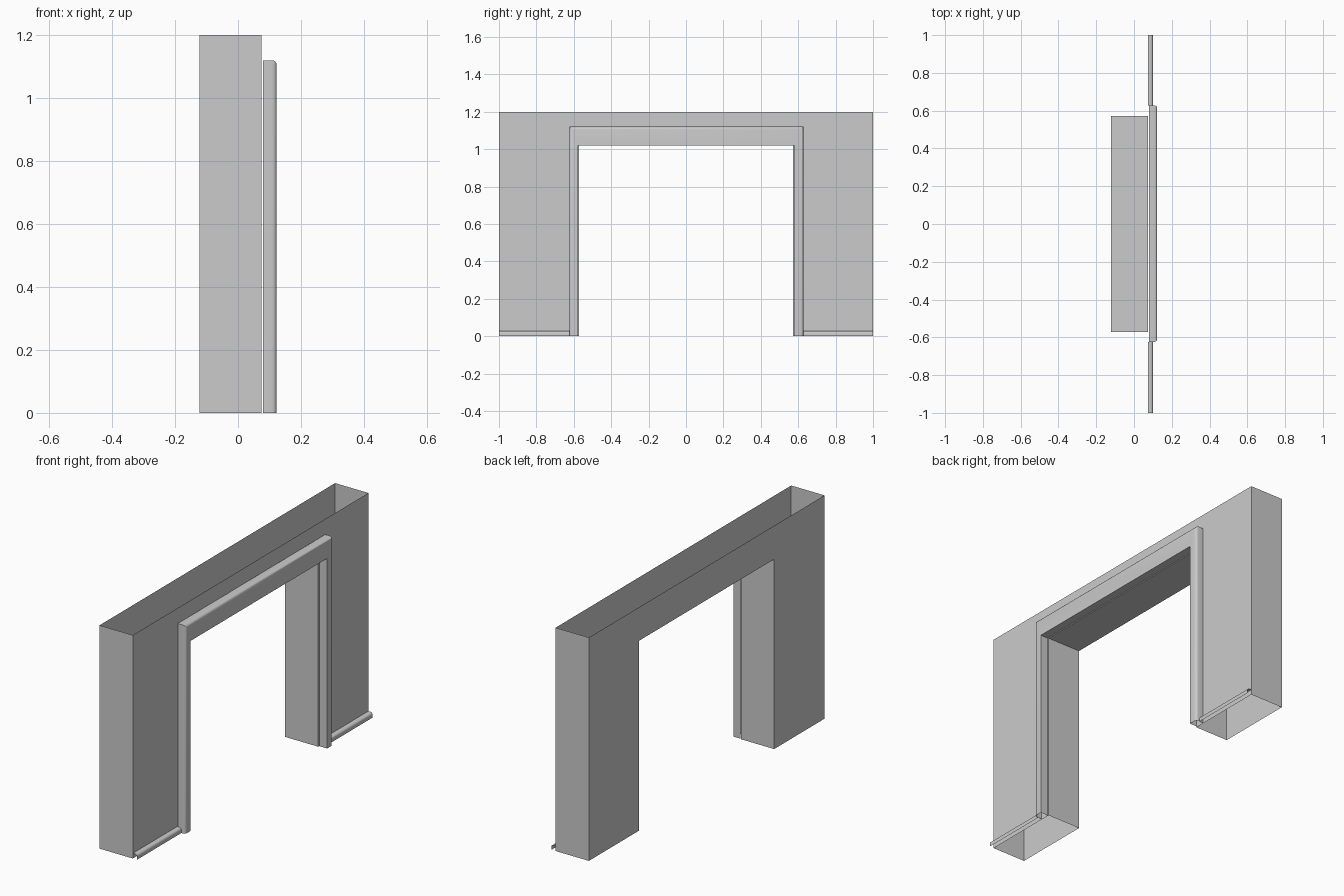
import bpy
from math import sin, cos, pi

if "Cube" in bpy.data.objects:
    bpy.data.objects.remove(bpy.data.objects["Cube"])

BACK, FRONT = -0.123, 0.075      # wall faces
OPEN_Y, OPEN_Z, TOP = 0.573, 1.02, 1.2


def make(name, verts, faces, smooth=False):
    mesh = bpy.data.meshes.new(name)
    mesh.from_pydata(verts, [], faces)
    obj = bpy.data.objects.new(name, mesh)
    bpy.context.collection.objects.link(obj)
    if smooth:
        bpy.ops.object.select_all(action='DESELECT')
        obj.select_set(True)
        bpy.context.view_layer.objects.active = obj
        bpy.ops.object.shade_smooth_by_angle(angle=0.6)
    return obj


def skin(name, rings, smooth=False):
    """Join successive open rows of points with quads."""
    n = len(rings[0])
    faces = [(r * n + i, r * n + i + 1, (r + 1) * n + i + 1, (r + 1) * n + i)
             for r in range(len(rings) - 1) for i in range(n - 1)]
    return make(name, [p for ring in rings for p in ring], faces, smooth)


def rounded(r, segments=4):
    """Quarter round as (inset from edge, distance short of front)."""
    steps = [pi / 2 * i / segments for i in range(segments + 1)]
    return [(r * (1 - cos(a)), r * (1 - sin(a))) for a in steps]


# Hollow wall shell with doorway, open at top and bottom
outline = [(-1, 0), (-1, TOP), (1, TOP), (1, 0),
           (OPEN_Y, 0), (OPEN_Y, OPEN_Z), (-OPEN_Y, OPEN_Z), (-OPEN_Y, 0)]
verts = [(x, y, z) for x in (FRONT, BACK) for y, z in outline]
faces = [tuple(reversed(range(8))), tuple(range(8, 16))]
for i in (0, 2, 4, 5, 6):        # two ends, two jambs and the head
    faces.append((i, i + 1, i + 9, i + 8))
make("wall", verts, faces)

# Door casing: rounded outer edge, slim legs and a deeper head
BASE_X, CASE_X, CASE_TOP = 0.079, 0.123, 1.12
HALF, SHIFT = 0.626, 0.002
profile = [(0, 0, BASE_X)]
profile += [(d, d, CASE_X - s) for d, s in rounded(0.015)]
profile += [(0.047, 0.099, CASE_X), (0.047, 0.099, BASE_X)]
rings = []
for side, head, x in profile:
    y, z = HALF - side, CASE_TOP - head
    rings.append([(x, SHIFT - y, 0), (x, SHIFT - y, z),
                  (x, SHIFT + y, z), (x, SHIFT + y, 0)])
skin("door_casing", rings, True)

# Skirting strips either side of the doorway
SKIRT_X, SKIRT_Z = 0.1, 0.028
section = [(FRONT, SKIRT_Z)]
section += [(SKIRT_X - s, SKIRT_Z - d) for d, s in reversed(rounded(0.012))][::-1]
section += [(SKIRT_X, 0)]
for name, y0, y1 in (("skirting_left", -1, SHIFT - HALF),
                     ("skirting_right", SHIFT + HALF, 1)):
    skin(name, [[(x, y0, z), (x, y1, z)] for x, z in section], True)
